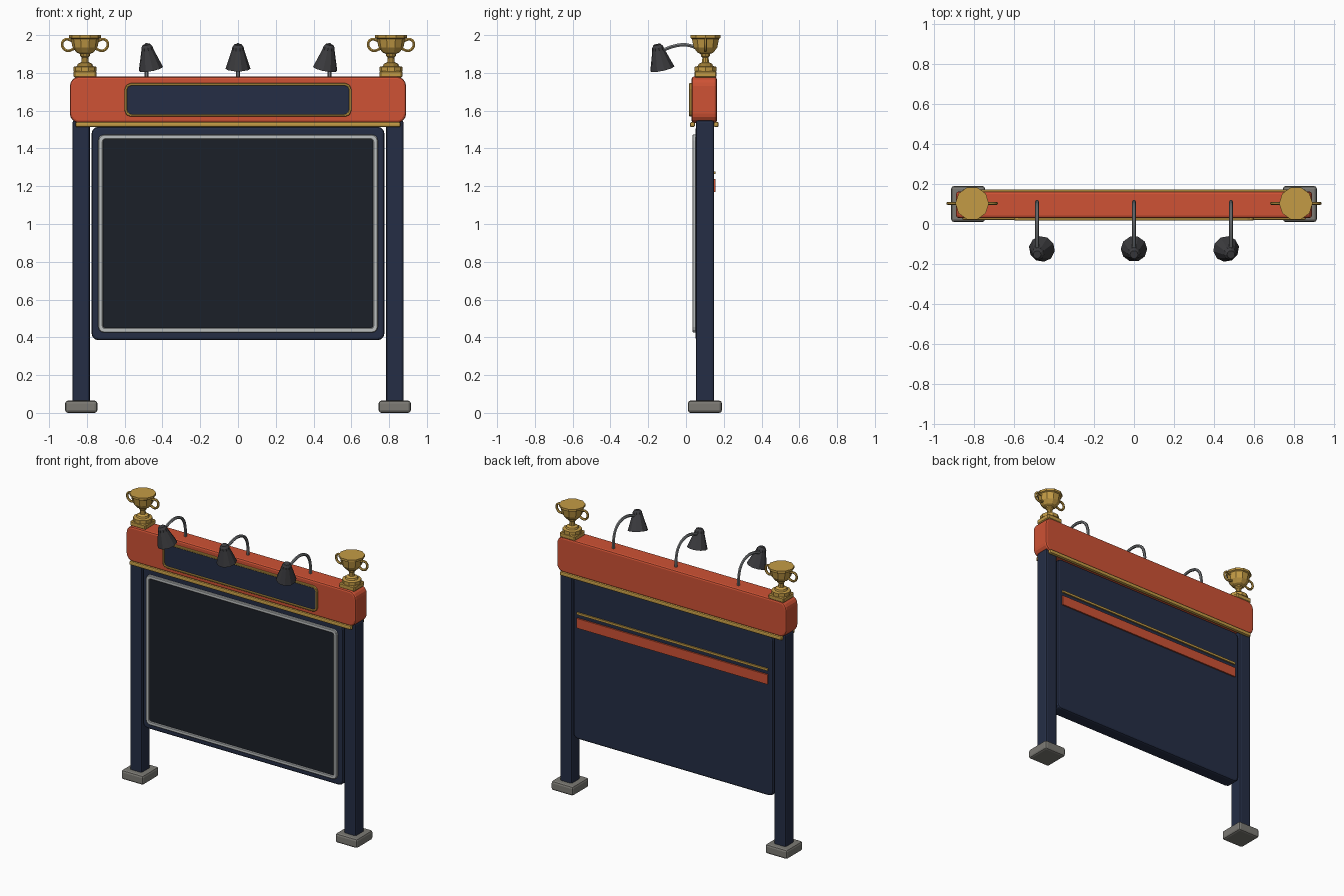
import bpy, bmesh, math
from mathutils import Vector, Matrix

if "Cube" in bpy.data.objects:
    bpy.data.objects.remove(bpy.data.objects["Cube"])


def mat(name, r, g, b):
    m = bpy.data.materials.new(name)
    m.diffuse_color = (r, g, b, 1)
    m.use_nodes = True
    m.node_tree.nodes["Principled BSDF"].inputs["Base Color"].default_value = m.diffuse_color
    return m


ORANGE = mat("orange", 0.62, 0.085, 0.035)
NAVY = mat("navy", 0.018, 0.027, 0.06)
GOLD = mat("gold", 0.55, 0.33, 0.06)
SILVER = mat("silver", 0.5, 0.52, 0.52)
SCREEN = mat("screen", 0.011, 0.014, 0.021)
DARK = mat("dark_metal", 0.045, 0.045, 0.05)
STEEL = mat("steel", 0.2, 0.21, 0.22)
STONE = mat("stone", 0.2, 0.195, 0.175)


def finish(name, bm, material, bevel=0.0, segs=2):
    bmesh.ops.recalc_face_normals(bm, faces=bm.faces)
    me = bpy.data.meshes.new(name)
    bm.to_mesh(me)
    bm.free()
    me.materials.append(material)
    ob = bpy.data.objects.new(name, me)
    bpy.context.collection.objects.link(ob)
    if bevel:
        b = ob.modifiers.new("bevel", 'BEVEL')
        b.width, b.segments, b.limit_method = bevel, segs, 'ANGLE'
        b.angle_limit = math.radians(40)
    return ob


def box(name, x, y, z, material, bevel=0.0, segs=2):
    bm = bmesh.new()
    bmesh.ops.create_cube(bm, size=1)
    for v in bm.verts:
        v.co = Vector([lo + (c + 0.5) * (hi - lo) for c, (lo, hi) in zip(v.co, (x, y, z))])
    return finish(name, bm, material, bevel, segs)


def outline(w, z0, z1, r, n):
    """Rounded rectangle in x/z, half width w."""
    pts = []
    for k, (cx, cz) in enumerate(((w - r, z1 - r), (r - w, z1 - r), (r - w, z0 + r), (w - r, z0 + r))):
        for i in range(n + 1):
            a = math.pi / 2 * (k + i / n)
            pts.append((cx + r * math.cos(a), cz + r * math.sin(a)))
    return pts


def slab(name, w, z0, z1, y0, y1, r, n, material, bevel=0.0):
    bm = bmesh.new()
    f = bm.faces.new([bm.verts.new((x, y0, z)) for x, z in outline(w, z0, z1, r, n)])
    ext = bmesh.ops.extrude_face_region(bm, geom=[f], use_keep_orig=True)
    bmesh.ops.translate(bm, vec=(0, y1 - y0, 0),
                        verts=[e for e in ext["geom"] if isinstance(e, bmesh.types.BMVert)])
    return finish(name, bm, material, bevel)


def frame(name, w, z0, z1, t, y0, y1, r, ri, n, material, bevel=0.0):
    """Rounded rectangular ring of width t."""
    bm = bmesh.new()
    out, inn = outline(w, z0, z1, r, n), outline(w - t, z0 + t, z1 - t, ri, n)
    loops = [[bm.verts.new((x, y, z)) for x, z in pts]
             for pts, y in ((out, y0), (out, y1), (inn, y1), (inn, y0))]
    c = len(out)
    for k in range(4):
        a, b = loops[k], loops[(k + 1) % 4]
        for i in range(c):
            j = (i + 1) % c
            bm.faces.new((a[i], a[j], b[j], b[i]))
    return finish(name, bm, material, bevel, 1)


def lathe(name, profile, sides, material, matrix):
    """Closed turned solid from (radius, z) points."""
    bm = bmesh.new()
    rings = [[bm.verts.new((r * math.cos(math.tau * i / sides), r * math.sin(math.tau * i / sides), z))
              for i in range(sides)] for r, z in profile]
    for a, b in zip(rings, rings[1:]):
        for i in range(sides):
            j = (i + 1) % sides
            bm.faces.new((a[i], a[j], b[j], b[i]))
    bm.faces.new(rings[0])
    bm.faces.new(rings[-1])
    bm.transform(matrix)
    return finish(name, bm, material)


def tube(name, pts, r, material):
    cu = bpy.data.curves.new(name, 'CURVE')
    cu.dimensions = '3D'
    cu.bevel_depth, cu.bevel_resolution, cu.use_fill_caps = r, 1, True
    cu.resolution_u = 3
    s = cu.splines.new('BEZIER')
    s.bezier_points.add(len(pts) - 1)
    for p, co in zip(s.bezier_points, pts):
        p.co = co
        p.handle_left_type = p.handle_right_type = 'AUTO'
    cu.materials.append(material)
    ob = bpy.data.objects.new(name, cu)
    bpy.context.collection.objects.link(ob)
    bpy.ops.object.select_all(action='DESELECT')
    ob.select_set(True)
    bpy.context.view_layer.objects.active = ob
    bpy.ops.object.convert(target='MESH')
    bpy.ops.object.shade_smooth_by_angle(angle=math.radians(50))
    return ob


# Posts, feet and trophies on both sides
for s, side in ((-1, "left"), (1, "right")):
    px = 0.83 * s
    box(f"{side}_post", (px - 0.046, px + 0.046), (0.052, 0.148), (0.003, 1.55), NAVY, 0.012)
    box(f"{side}_foot", (px - 0.085, px + 0.085), (0.01, 0.19), (0, 0.065), STONE, 0.014)

    tx, ty = 0.81 * s, 0.103
    box(f"{side}_trophy_plinth", (tx - 0.06, tx + 0.06), (ty - 0.058, ty + 0.058),
        (1.775, 1.81), GOLD, 0.006, 1)
    lathe(f"{side}_trophy_cup",
          [(0.062, 1.808), (0.062, 1.832), (0.042, 1.836), (0.038, 1.848), (0.02, 1.856),
           (0.017, 1.882), (0.026, 1.89), (0.026, 1.9), (0.045, 1.908), (0.066, 1.935),
           (0.075, 1.98), (0.084, 1.985), (0.084, 2.0)],
          10, GOLD, Matrix.Translation((tx, ty, 0)))
    for h, hn in ((-1, "outer"), (1, "inner")):
        tube(f"{side}_trophy_{hn}_handle",
             [(tx - h * s * -x * -1, ty, z) for x, z in
              ((0.07, 1.97), (0.1, 1.978), (0.119, 1.962), (0.115, 1.932), (0.092, 1.917), (0.058, 1.928))],
             0.008, GOLD)

# Header with sign plate and gold mouldings
slab("header", 0.89, 1.535, 1.78, 0.03, 0.163, 0.05, 4, ORANGE, 0.012)
slab("sign_plate", 0.592, 1.577, 1.738, 0.024, 0.05, 0.025, 2, NAVY)
frame("sign_border", 0.6, 1.568, 1.746, 0.013, 0.017, 0.05, 0.032, 0.022, 2, GOLD, 0.003)
for y, n in ((0.034, "front"), (0.16, "back")):
    box(f"{n}_moulding", (-0.86, 0.86), (y - 0.013, y + 0.013), (1.513, 1.54), GOLD, 0.008)

# Board with silver frame and dark face
slab("board", 0.775, 0.385, 1.515, 0.05, 0.146, 0.035, 3, NAVY, 0.014)
slab("board_face", 0.725, 0.44, 1.46, 0.042, 0.07, 0.015, 2, SCREEN)
frame("board_trim", 0.74, 0.425, 1.473, 0.025, 0.034, 0.06, 0.03, 0.012, 3, SILVER, 0.004)

# Stripes on the back
box("back_wide_stripe", (-0.74, 0.74), (0.14, 0.156), (1.17, 1.238), ORANGE)
box("back_thin_stripe", (-0.74, 0.74), (0.14, 0.155), (1.264, 1.279), GOLD)

# Lamps: arched arm and a tilted shade aimed at the board
for k, name in ((-1, "left"), (0, "middle"), (1, "right")):
    x = 0.485 * k
    tube(f"{name}_lamp_arm",
         [(x, 0.11, 1.77), (x, 0.107, 1.85), (x, 0.078, 1.913), (x, 0.02, 1.945),
          (x, -0.05, 1.945), (x, -0.135, 1.915)], 0.01, STEEL)
    top, low = Vector((x, -0.153, 1.95)), Vector((x - 0.024 * k, -0.125, 1.822))
    rot = Vector((0, 0, 1)).rotation_difference(low - top).to_matrix().to_4x4()
    length = (low - top).length
    lathe(f"{name}_lamp_shade",
          [(0.02, 0), (0.03, 0.014), (0.033, 0.03), (0.066, length), (0.058, length),
           (0.028, 0.04)], 10, DARK, Matrix.Translation(top) @ rot)
